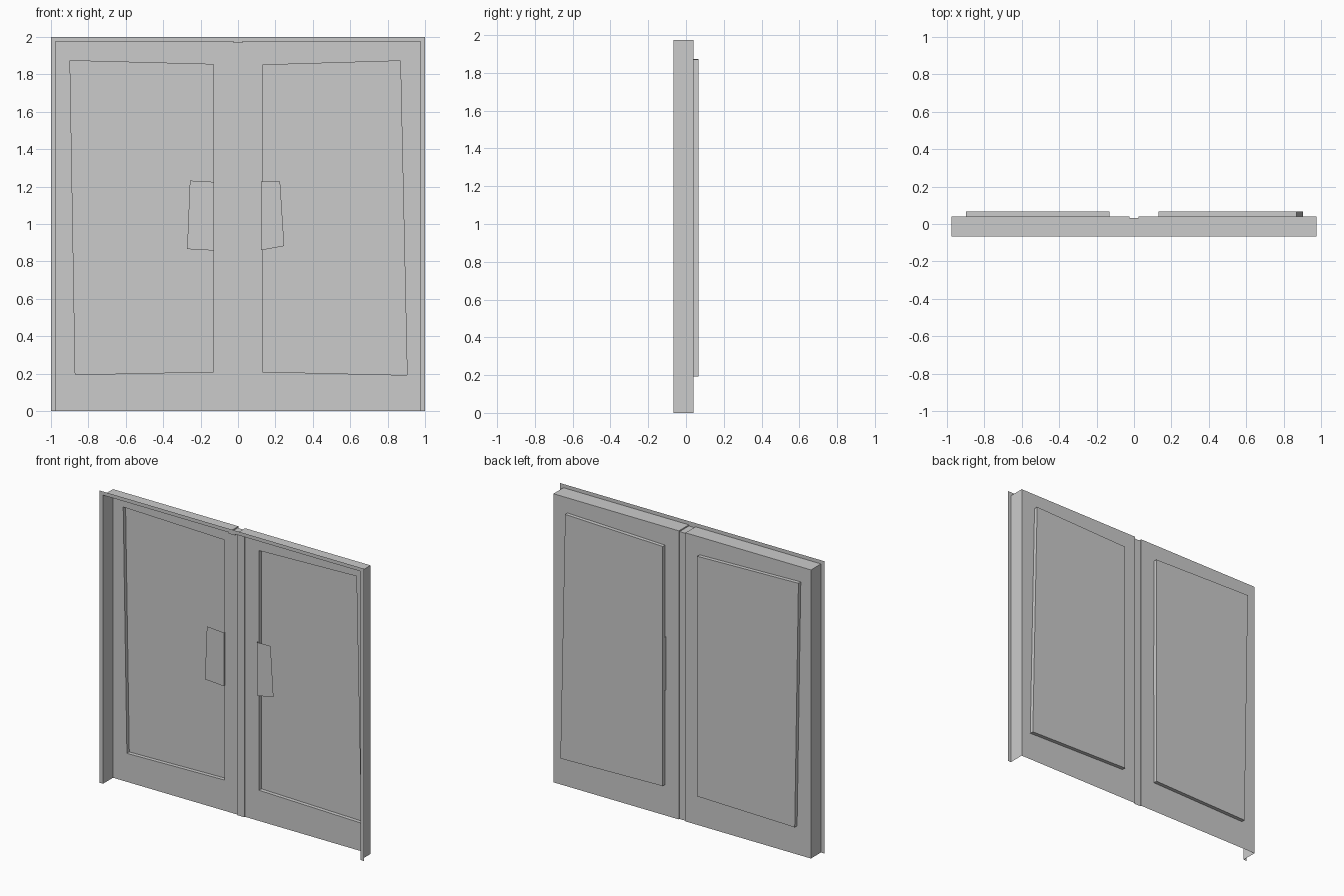
import bpy, bmesh

if "Cube" in bpy.data.objects:
    bpy.data.objects.remove(bpy.data.objects["Cube"])

FRONT, POST, BACK, INSET = -0.067, 0.033, 0.041, 0.067


def shell(name, loops, closed=False, cap=False):
    """Bridge matching loops of (x, y, z) points into an open sheet."""
    bm = bmesh.new()
    rows = [[bm.verts.new(p) for p in loop] for loop in loops]
    n = len(rows[0])
    for a, b in zip(rows, rows[1:]):
        for i in range(n if closed else n - 1):
            j = (i + 1) % n
            bm.faces.new((a[i], a[j], b[j], b[i]))
    if cap:
        bm.faces.new(rows[-1])
    slivers = [f for f in bm.faces if f.calc_area() < 1e-7]
    bmesh.ops.delete(bm, geom=slivers, context='FACES')
    bmesh.ops.remove_doubles(bm, verts=bm.verts, dist=1e-5)
    bmesh.ops.recalc_face_normals(bm, faces=bm.faces)
    mesh = bpy.data.meshes.new(name)
    bm.to_mesh(mesh)
    bm.free()
    obj = bpy.data.objects.new(name, mesh)
    bpy.context.collection.objects.link(obj)
    return obj


def at(y, pts):
    return [(x, y, z) for x, z in pts]


# Surround: thin front flange and the jamb walls, notched at the centre top
inner = [(-0.975, 0), (-0.975, 1.975), (-0.025, 1.975), (-0.025, 1.967),
         (0.025, 1.967), (0.025, 1.975), (0.975, 1.975), (0.975, 0)]
outer = [(-1, 0), (-1, 2), (-0.025, 2), (-0.025, 2),
         (0.025, 2), (0.025, 2), (1, 2), (1, 0)]
rear = [(x, POST if abs(z - 1.967) < 1e-4 else BACK, z) for x, z in inner]
shell("door_surround", [at(FRONT, outer), at(FRONT, inner), rear])

# Centre post strip with small returns to the leaves
section = [(-0.025, BACK), (-0.025, POST), (0.025, POST), (0.025, BACK)]
tops = [1.975, 1.967, 1.967, 1.975]
shell("centre_post", [[(x, y, 0) for x, y in section],
                      [(x, y, z) for (x, y), z in zip(section, tops)]])

# Door leaves, each with a slightly crooked panel pushed out to the back
panels = {
    "left": (-1, [(-0.132, 0.21), (-0.87, 0.195), (-0.898, 1.873), (-0.132, 1.853)]),
    "right": (1, [(0.13, 0.21), (0.904, 0.192), (0.868, 1.872), (0.13, 1.85)]),
}
for side, (s, panel) in panels.items():
    edge = [(s * 0.025, 0), (s * 0.975, 0), (s * 0.975, 1.975), (s * 0.025, 1.975)]
    shell("door_leaf_" + side,
          [at(BACK, edge), at(BACK, panel), at(INSET, panel)], True, True)

# Handle plates: crooked front face with a return on the inner edge
plates = {
    "left": [(-0.127, 0.858), (-0.127, 1.225), (-0.257, 1.232), (-0.272, 0.866)],
    "right": [(0.123, 0.86), (0.123, 1.226), (0.225, 1.226), (0.247, 0.882)],
}
for side, (a, b, c, d) in plates.items():
    shell("handle_plate_" + side,
          [at(0.055, (a, b)), at(0.028, (a, b)), at(0.031, (d, c))])
